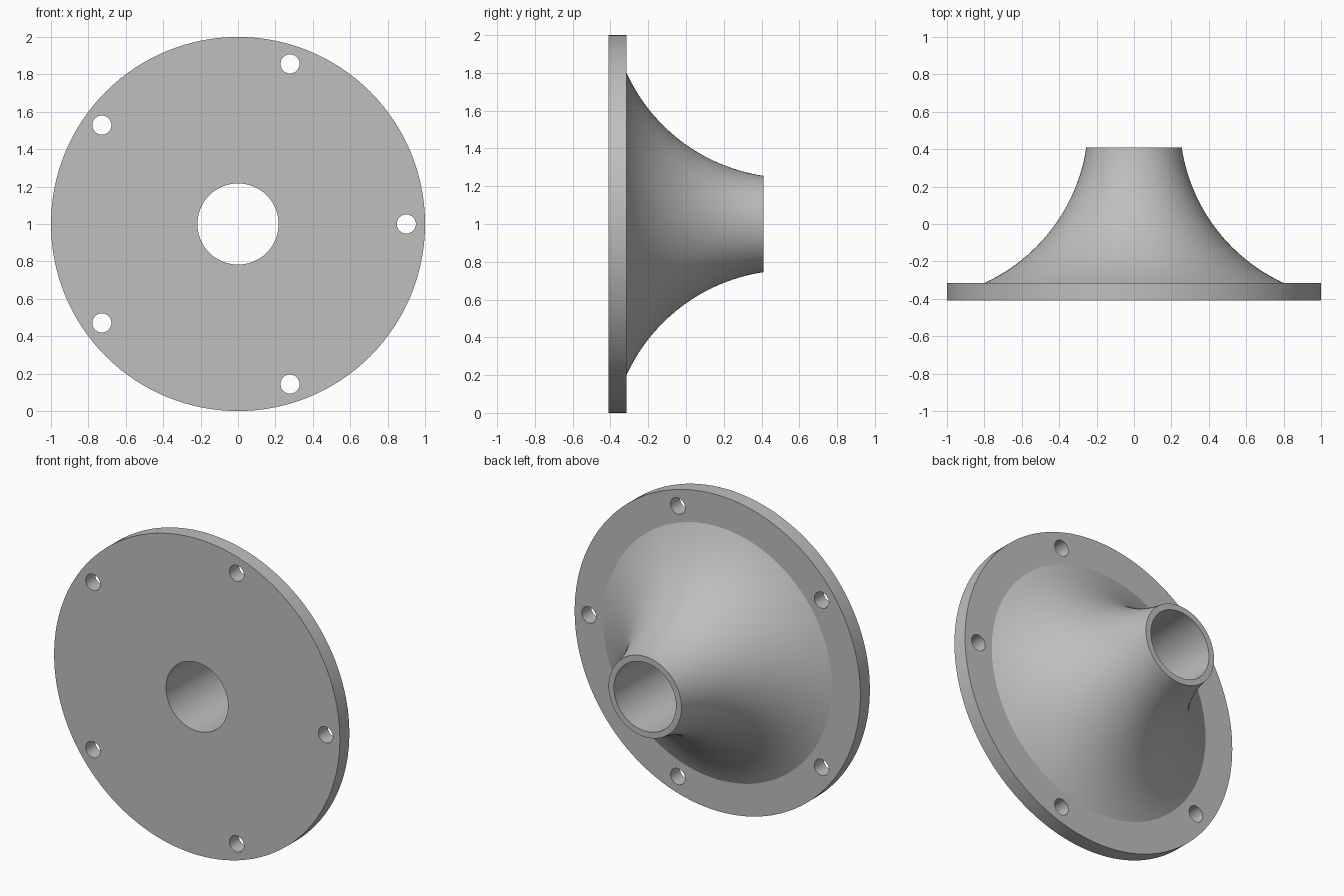
import bpy, bmesh, math
from mathutils import Matrix

if "Cube" in bpy.data.objects:
    bpy.data.objects.remove(bpy.data.objects["Cube"])

SEGMENTS = 128
Y_FRONT, Y_FLANGE, Y_BACK = -0.41, -0.315, 0.41
R_FLANGE, R_BASE, R_NECK, R_BORE = 1.0, 0.80, 0.255, 0.217
ARC_RADIUS, ARC_STEPS = 0.952, 28

grey = bpy.data.materials.new("plain grey")
grey.diffuse_color = (0.52, 0.52, 0.52, 1)
grey.use_nodes = True
grey.node_tree.nodes["Principled BSDF"].inputs["Base Color"].default_value = grey.diffuse_color


def flare_arc():
    """Concave circular arc from the flange face to the neck, as (radius, y)."""
    dy, dr = Y_BACK - Y_FLANGE, R_NECK - R_BASE
    chord = math.hypot(dy, dr)
    lift = math.sqrt(ARC_RADIUS ** 2 - chord ** 2 / 4)
    cy = (Y_FLANGE + Y_BACK) / 2 - dr / chord * lift
    cr = (R_BASE + R_NECK) / 2 + dy / chord * lift
    a0 = math.atan2(R_BASE - cr, Y_FLANGE - cy)
    a1 = math.atan2(R_NECK - cr, Y_BACK - cy)
    if a0 > 0:
        a0 -= 2 * math.pi
    if a1 > 0:
        a1 -= 2 * math.pi
    angles = [a0 + (a1 - a0) * i / ARC_STEPS for i in range(ARC_STEPS + 1)]
    return [(cr + ARC_RADIUS * math.sin(a), cy + ARC_RADIUS * math.cos(a)) for a in angles]


def make_object(name, bm):
    bmesh.ops.recalc_face_normals(bm, faces=bm.faces)
    mesh = bpy.data.meshes.new(name)
    bm.to_mesh(mesh)
    bm.free()
    mesh.materials.append(grey)
    obj = bpy.data.objects.new(name, mesh)
    bpy.context.collection.objects.link(obj)
    return obj


# Flange, flared hub and through bore: one closed profile turned around the y axis
profile = [(R_BORE, Y_FRONT), (R_FLANGE, Y_FRONT), (R_FLANGE, Y_FLANGE)]
profile += flare_arc() + [(R_BORE, Y_BACK)]
bm = bmesh.new()
rings = []
for k in range(SEGMENTS):
    a = 2 * math.pi * k / SEGMENTS
    rings.append([bm.verts.new((r * math.cos(a), y, 1 + r * math.sin(a))) for r, y in profile])
for k in range(SEGMENTS):
    here, there = rings[k], rings[(k + 1) % SEGMENTS]
    for i in range(len(profile)):
        j = (i + 1) % len(profile)
        bm.faces.new((here[i], here[j], there[j], there[i]))
flange = make_object("flared_flange", bm)

# Five bolt hole cutters around the rim
bm = bmesh.new()
for k in range(5):
    a = 2 * math.pi * k / 5
    place = Matrix.Translation((0.9 * math.cos(a), (Y_FRONT + Y_FLANGE) / 2, 1 + 0.9 * math.sin(a)))
    bmesh.ops.create_cone(bm, cap_ends=True, segments=40, radius1=0.051, radius2=0.051,
                          depth=0.2, matrix=place @ Matrix.Rotation(math.pi / 2, 4, 'X'))
cutter = make_object("bolt_hole_cutter", bm)

# Drill the bolt holes, then drop the cutter
drill = flange.modifiers.new("bolt holes", 'BOOLEAN')
drill.operation = 'DIFFERENCE'
drill.solver = 'EXACT'
drill.object = cutter
bpy.context.view_layer.objects.active = flange
flange.select_set(True)
bpy.ops.object.modifier_apply(modifier=drill.name)
bpy.data.objects.remove(cutter)

# Smooth round surfaces, sharp rims
bpy.ops.object.shade_smooth_by_angle(angle=math.radians(20))
